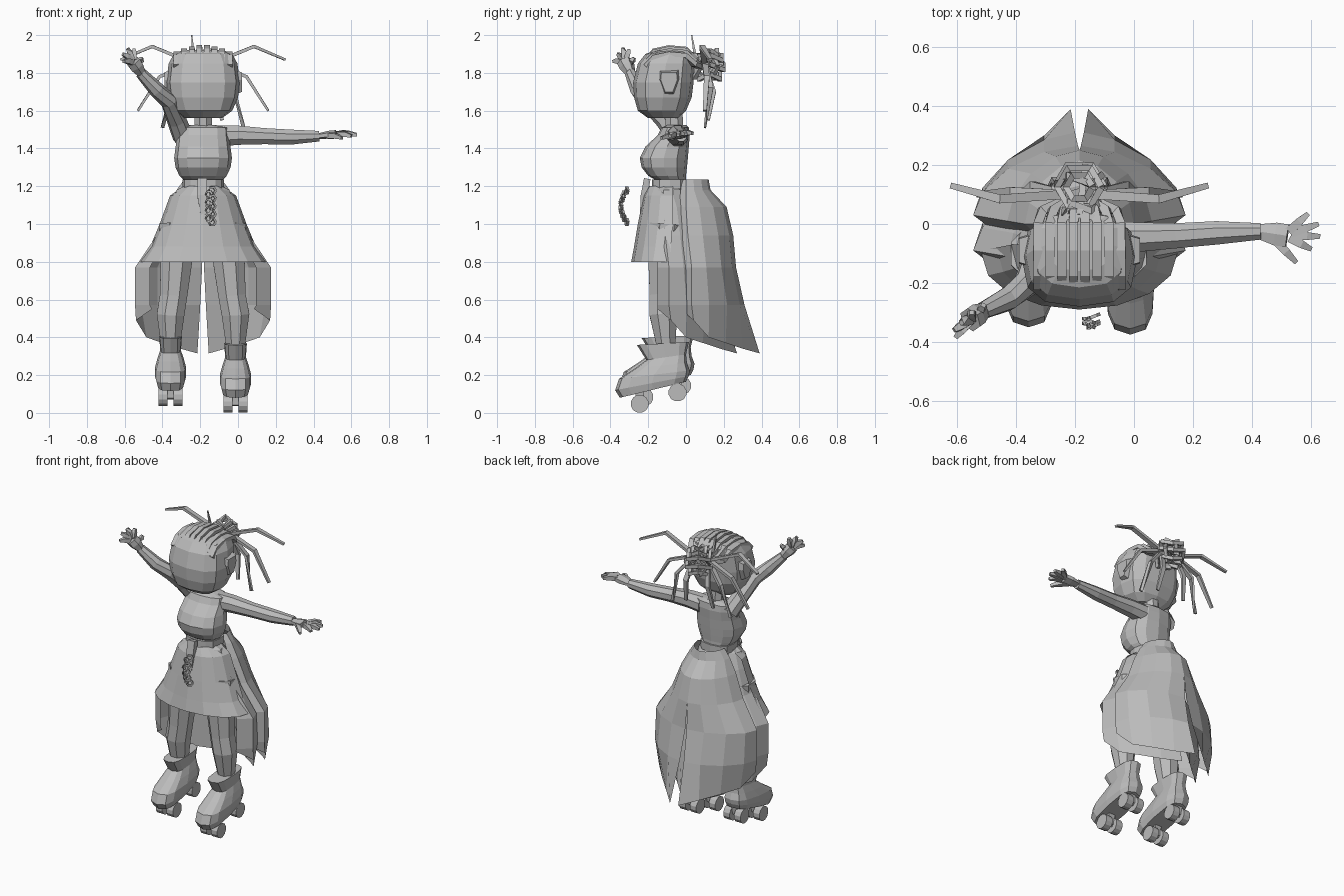
import bpy, bmesh, math
from mathutils import Vector

cube = bpy.data.objects.get("Cube")
if cube:
    bpy.data.objects.remove(cube)

grey = bpy.data.materials.new("plain grey")
grey.use_nodes = True
grey.diffuse_color = (0.5, 0.5, 0.5, 1)
grey.node_tree.nodes["Principled BSDF"].inputs["Base Color"].default_value = (0.5, 0.5, 0.5, 1)
CX = -0.185  # body axis


def loft(name, rings, closed=True):
    """Skin a list of equal-length point rows, capped when closed."""
    bm = bmesh.new()
    rows = [[bm.verts.new(p) for p in r] for r in rings]
    n = len(rows[0])
    for a, b in zip(rows, rows[1:]):
        for i in range(n if closed else n - 1):
            j = (i + 1) % n
            bm.faces.new((a[i], a[j], b[j], b[i]))
    if closed:
        bm.faces.new(rows[0])
        bm.faces.new(rows[-1])
    bmesh.ops.recalc_face_normals(bm, faces=bm.faces)
    me = bpy.data.meshes.new(name)
    bm.to_mesh(me)
    bm.free()
    me.materials.append(grey)
    ob = bpy.data.objects.new(name, me)
    bpy.context.collection.objects.link(ob)
    return ob


def sgn_pow(v, p):
    return math.copysign(abs(v) ** p, v)


def ring(x, hw, yf, yb, zf, zb=None, n=12, p=0.75):
    """Squarish ring between a front and a back depth, optionally tilted."""
    zb = zf if zb is None else zb
    out = []
    for i in range(n):
        a = math.tau * i / n
        s = sgn_pow(math.sin(a), p)
        k = (s + 1) / 2
        out.append((x + hw * sgn_pow(math.cos(a), p), yf + (yb - yf) * k, zf + (zb - zf) * k))
    return out


def tube(name, pts, radii, n=4, flat=1.0):
    """Tapered tube along a path; flat squashes it in z."""
    pts = [Vector(p) for p in pts]
    rings = []
    for i, p in enumerate(pts):
        d = (pts[min(i + 1, len(pts) - 1)] - pts[max(i - 1, 0)]).normalized()
        up = Vector((0, 0, 1)) if abs(d.z) < 0.9 else Vector((0, 1, 0))
        u = d.cross(up).normalized()
        v = u.cross(d) * flat
        angs = [math.tau * (k + 0.5) / n for k in range(n)]
        rings.append([p + (u * math.cos(a) + v * math.sin(a)) * radii[i] for a in angs])
    return loft(name, rings)


# Head, neck and ears
loft("head", [ring(CX, w, f, b, z) for w, f, b, z in (
    (.1, -.2, -.04, 1.56), (.155, -.255, .0, 1.6), (.185, -.275, .03, 1.67), (.195, -.28, .04, 1.75),
    (.182, -.255, .045, 1.85), (.155, -.215, .04, 1.9), (.11, -.16, .02, 1.92))])
tube("neck", [(CX, -.06, 1.49), (CX, -.065, 1.6)], [.05, .05], 8)
for side, label in ((1, "left"), (-1, "right")):
    x = CX + side * .17
    loft(label + "_ear", [[(x + side * o, -.09 + y * k, 1.755 + z * k)
                          for y, z in ((-.05, .06), (.05, .06), (.055, .01), (.025, -.07), (-.025, -.07), (-.055, .01))]
                         for o, k in ((0, 1), (.035, .8))])

# Cornrows over the crown
for i in range(8):
    k = (i - 3.5) / 3.5
    x, drop = CX + .14 * k, .035 * k * k
    tube("cornrow", [(x, -.215, 1.87 - drop), (x, -.17, 1.918 - drop), (x, -.09, 1.935 - drop),
                     (x, 0, 1.927 - drop), (x * .9 + CX * .1, .045, 1.88 - drop),
                     (CX + .05 * k, .08, 1.83)], [.022] * 6, flat=.8)

# Knotted bun behind the head: flat and upright coils
for z, r in ((1.78, .065), (1.83, .085), (1.88, .075), (1.905, .045)):
    tube("bun_coil", [(CX + r * math.cos(math.tau * i / 6), .125 + r * math.sin(math.tau * i / 6),
                       z + .015 * (-1) ** i) for i in range(7)], [.016] * 7)
for y, r in ((.06, .07), (.15, .075)):
    tube("bun_upright_coil", [(CX + r * math.cos(math.tau * i / 6), y + .015 * (-1) ** i,
                               1.835 + r * math.sin(math.tau * i / 6)) for i in range(7)], [.016] * 7)
tube("bun_strand", [(CX, .03, 1.9), (CX + .02, .2, 1.85)], [.016, .016])
tube("loose_tuft", [(CX - .05, .05, 1.88), (CX - .06, .03, 2.0)], [.012, .004])

# Long locks fanning from the bun: mid and end offsets
for s in (1, -1):
    for mx, my, mz, ex, ey, ez in ((.27, .085, 1.94, .435, .13, 1.87), (.23, .11, 1.78, .345, .1, 1.6),
                                   (.16, .13, 1.72, .215, .1, 1.51), (.08, .15, 1.7, .1, .12, 1.55)):
        tube("long_lock", [(CX + s * .05, .1, 1.85), (CX + s * mx, my, mz),
                           (CX + s * ex, ey, ez)], [.022, .021, .014], flat=.6)

# Torso
loft("torso", [ring(CX, w, f, b, z, p=.85) for w, f, b, z in (
    (.1, -.15, .0, 1.16), (.105, -.165, .0, 1.235), (.125, -.2, .0, 1.255), (.146, -.235, .005, 1.3),
    (.153, -.245, .01, 1.35), (.145, -.215, .015, 1.41), (.138, -.15, .02, 1.47),
    (.135, -.13, .015, 1.51), (.06, -.1, 0, 1.525))])
loft("waist_belt", [ring(CX, .11, -.18, .01, z) for z in (1.185, 1.235)])


# Skirt: two overlapping bell layers, each with a left and right panel
def panel(name, s, shift, top):
    rows = []
    for z, w, yf, yb, gap in ((top, .1, 0, .12, .0), (1.18, .14, 0, .13, .0), (1.09, .185, .0, .215, .0),
                              (.94, .245, .01, .25, .0), (.77, .36, .03, .265, .005), (.57, .36, .03, .31, .015)):
        row = [(CX + s * w * .78, yf - .06 * min(1, w / .3) + shift, z)]
        for i in range(5):
            a = math.pi / 2 * i / 4
            row.append((CX + s * max(gap, w * math.cos(a) ** 1.15), yf + (yb - yf) * math.sin(a) ** 1.15 + shift, z))
        rows.append(row)
    # Pointed hem falling toward the centre back
    hem = zip((.27, .355, .3, .215, .12, .03), (-.03, .04, .12, .21, .3, .39), (.55, .49, .4, .37, .34, .315))
    rows.append([(CX + s * x, y + shift, z) for x, y, z in hem])
    loft(name, rows, closed=False)


for s, label in ((1, "left"), (-1, "right")):
    panel(label + "_outer_skirt_panel", s, 0, 1.235)
    panel(label + "_inner_skirt_panel", s, -.12, 1.2)

# Front apron of the skirt
apron = []
for z, w, yf, ys in ((1.2, .105, -.2, -.07), (1.15, .175, -.225, -.07), (1.0, .23, -.255, -.07),
                     (.88, .28, -.275, -.08), (.8, .335, -.29, -.09)):
    apron.append([(CX + w * math.cos(a), ys + (yf - ys) * math.sin(a) ** .9, z)
                  for a in [math.pi * i / 8 for i in range(9)]])
loft("skirt_apron", apron, closed=False)

# Hanging sash and chain
tube("sash", [(-.19, -.205, 1.24), (-.19, -.222, 1.15), (-.185, -.235, 1.05)], [.035, .036, .018], flat=.7)
for i in range(9):
    cx, cy, cz = -.145 + .008 * (-1) ** i, -.345 + .045 * (i / 4 - 1) ** 2 * .7, 1.01 + i * .021
    pts = []
    for k in range(7):
        a = math.tau * k / 6
        w = .018 * math.cos(a)
        pts.append((cx + w, cy + w * .4 * (-1) ** i, cz + .018 * math.sin(a)))
    tube("chain_link", pts, [.008] * 7)


# Arms and hands
def hand(label, wrist, palm, tips, r, flat):
    tube(label + "_palm", [wrist, Vector(wrist).lerp(Vector(palm), .6), palm], [r, r * 1.6, r * 1.6], 6, flat)
    for i, tip in enumerate(tips):
        base = Vector(wrist).lerp(Vector(palm), .35 if i == 0 else .9)
        base = base.lerp(Vector(tip), .2)
        mid = base.lerp(Vector(tip), .55) + Vector((0, 0, .006))
        tube(label + "_finger", [base, mid, tip], [.021, .019, .011])


tube("left_arm", [(-.1, -.045, 1.465), (0, -.045, 1.47), (.14, -.04, 1.465), (.28, -.03, 1.46),
                  (.43, -.025, 1.465)], [.06, .055, .046, .043, .03], 8)
hand("left", (.42, -.025, 1.465), (.52, -.04, 1.475),
     [(.55, -.13, 1.455), (.6, -.085, 1.465), (.63, -.042, 1.47), (.625, 0, 1.475), (.59, .035, 1.48)], .028, .5)
tube("right_arm", [(-.29, -.045, 1.46), (-.325, -.11, 1.55), (-.365, -.205, 1.65), (-.43, -.255, 1.71),
                   (-.515, -.295, 1.8)], [.056, .052, .046, .042, .03], 8)
hand("right", (-.51, -.293, 1.795), (-.555, -.325, 1.86),
     [(-.51, -.275, 1.88), (-.55, -.3, 1.925), (-.585, -.335, 1.93), (-.61, -.36, 1.9), (-.605, -.385, 1.86)], .027, .9)


# Legs and roller skates
def leg_and_skate(label, hip, x, dy, dz):
    tube(label + "_leg", [(hip, -.1, 1.0), (hip, -.115, .82), ((hip + x) / 2, -.12, .62),
                          (x, -.12, .52), (x, -.105, .35)], [.1, .092, .078, .079, .053], 8)
    # Boot with a cuff flaring forward into a tongue
    rings = [ring(x, w, f + dy, b + dy, zf + dz, zb + dz, 12, .65) for f, b, zf, zb, w in (
        (-.35, -.0, .08, .165, .072), (-.375, .015, .12, .195, .083), (-.355, .02, .18, .225, .083),
        (-.27, .005, .235, .265, .07), (-.21, .0, .28, .31, .055), (-.26, .015, .36, .375, .06))]
    loft(label + "_boot", rings)
    for wy, wz in ((-.245, .048), (-.045, .108)):
        tube(label + "_axle", [(x - .05, wy + dy, wz + dz), (x + .05, wy + dy, wz + dz)], [.012] * 2, 6)
        tube(label + "_truck", [(x, wy + dy, wz + dz), (x, wy + dy, wz + dz + .07)], [.025, .035])
        for s in (1, -1):
            tube(label + "_wheel", [(x + s * .016, wy + dy, wz + dz), (x + s * .063, wy + dy, wz + dz)],
                 [.048] * 2, 12)


leg_and_skate("left", -.05, -.013, 0, 0)
leg_and_skate("right", -.325, -.357, .025, .036)
